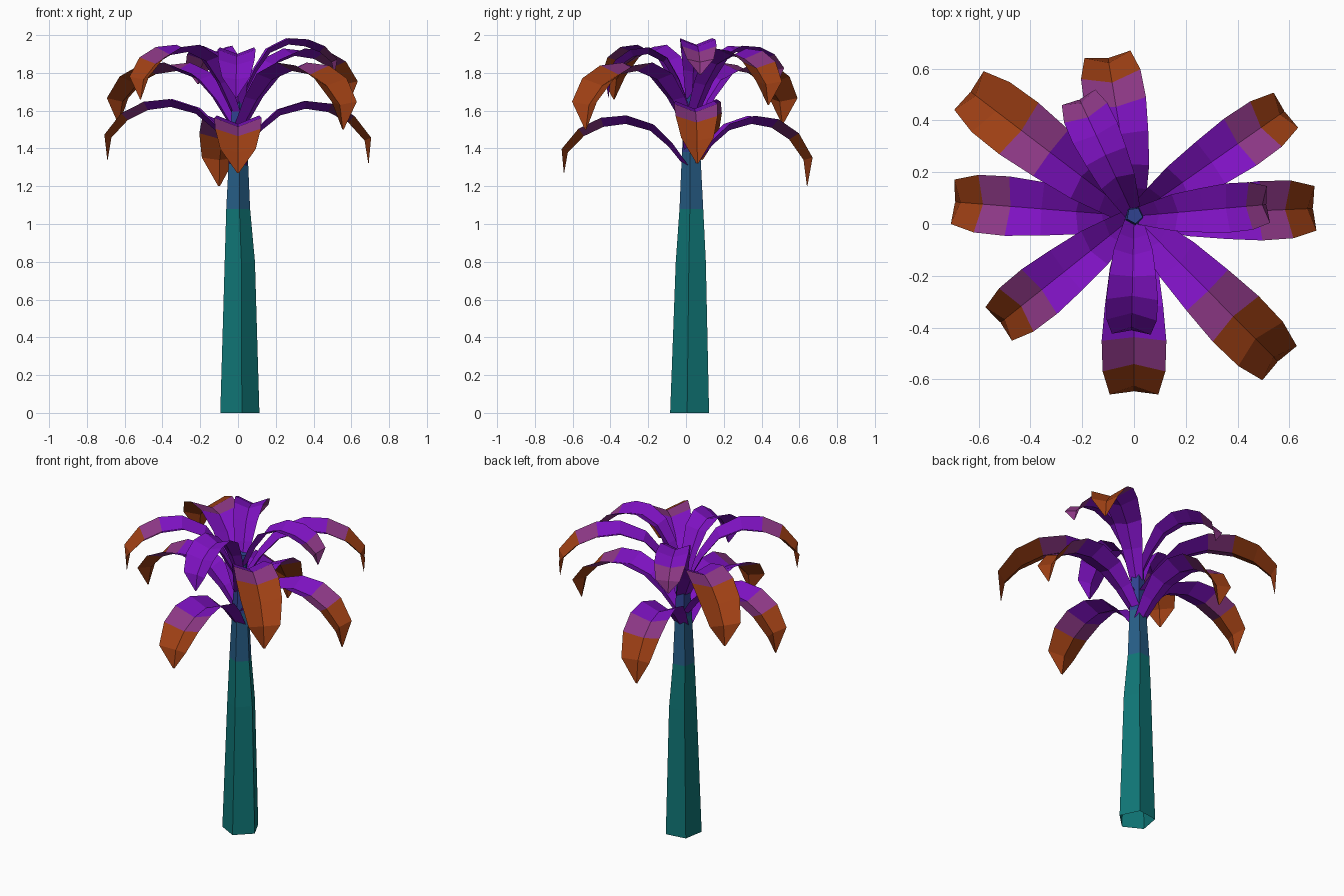
import bpy, bmesh, math
from mathutils import Vector

if "Cube" in bpy.data.objects:
    bpy.data.objects.remove(bpy.data.objects["Cube"])


def mat(name, rgb):
    m = bpy.data.materials.new(name)
    m.diffuse_color = (*rgb, 1)
    m.use_nodes = True
    m.node_tree.nodes["Principled BSDF"].inputs["Base Color"].default_value = m.diffuse_color
    return m


teal = mat("teal", (0.005, 0.18, 0.18))
blue = mat("blue", (0.02, 0.11, 0.24))
indigo = mat("indigo", (0.03, 0.055, 0.28))
purple = mat("purple", (0.21, 0.006, 0.54))
mauve = mat("mauve", (0.27, 0.04, 0.24))
rust = mat("rust", (0.34, 0.05, 0.007))


def make_object(name, bm, mats):
    me = bpy.data.meshes.new(name)
    bm.to_mesh(me)
    bm.free()
    for m in mats:
        me.materials.append(m)
    ob = bpy.data.objects.new(name, me)
    bpy.context.collection.objects.link(ob)
    return ob


# Trunk: tapered five-sided column, open at the bottom, colour bands by height
bm = bmesh.new()
rings = []
for z, r, cx, cy in [(0, 0.11, 0.005, 0.025), (0.8, 0.085, 0.006, 0.03),
                     (1.08, 0.067, -0.002, 0.032), (1.38, 0.052, 0.0, 0.03),
                     (1.74, 0.032, 0.002, 0.033)]:
    ring = []
    for k in range(5):
        a = math.radians(-82 + 72 * k)
        ring.append(bm.verts.new((cx + r * math.cos(a), cy + r * math.sin(a), z)))
    rings.append(ring)
for i, (lo, hi) in enumerate(zip(rings, rings[1:])):
    for k in range(5):
        f = bm.faces.new((lo[k], lo[(k + 1) % 5], hi[(k + 1) % 5], hi[k]))
        f.material_index = max(0, i - 1)
bm.faces.new(rings[-1]).material_index = 2
make_object("trunk", bm, [teal, blue, indigo])

# Leaf outline: (distance fraction, rise or drop fraction, width fraction)
PROFILE = [(0, 0, 0.35), (0.15, 0.5, 0.55), (0.3, 0.85, 0.75), (0.5, 1, 0.9),
           (0.68, 0.94, 1), (0.84, 0.75, 0.97), (0.97, 0.42, 0.75), (1, 0, 0.04)]
PEAK = 3


def leaf(name, tip, z_base, z_peak, width, mauve_at, rust_at):
    """Arching leaf with a V cross-section, coloured by segment."""
    start = Vector((0, 0.03, 0))
    end = Vector(tip)
    flat = Vector((end.x, end.y, 0)) - start
    out = flat.normalized()
    start += out * 0.025
    flat = Vector((end.x, end.y, 0)) - start
    side = Vector((-out.y, out.x, 0))
    path = []
    for i, (t, h, w) in enumerate(PROFILE):
        low = z_base if i < PEAK else end.z
        p = start + flat * t
        p.z = low + (z_peak - low) * h
        path.append(p)
    bm = bmesh.new()
    rows = []
    for i, p in enumerate(path):
        tangent = (path[min(i + 1, len(path) - 1)] - path[max(i - 1, 0)]).normalized()
        up = tangent.cross(side)
        half = PROFILE[i][2] * width / 2
        rows.append([bm.verts.new(p + side * half * s + up * half * 0.4 * abs(s))
                     for s in (-1, 0, 1)])
    for i, (a, b) in enumerate(zip(rows, rows[1:])):
        for k in range(2):
            f = bm.faces.new((a[k], b[k], b[k + 1], a[k + 1]))
            f.material_index = (i >= mauve_at) + (i >= rust_at)
    make_object(name, bm, [purple, mauve, rust])


# Low tier
leaf("low_leaf_right", (0.69, 0.06, 1.32), 1.38, 1.61, 0.23, 4, 5)
leaf("low_leaf_left", (-0.69, 0.085, 1.34), 1.38, 1.62, 0.23, 4, 5)
leaf("low_leaf_front", (0.0, -0.645, 1.27), 1.29, 1.53, 0.25, 4, 5)
leaf("low_leaf_back", (-0.1, 0.64, 1.2), 1.31, 1.53, 0.24, 4, 5)
# Middle tier, on the diagonals
leaf("middle_leaf_front_right", (0.555, -0.53, 1.5), 1.5, 1.81, 0.25, 3, 4)
leaf("middle_leaf_back_left", (-0.63, 0.51, 1.53), 1.5, 1.81, 0.25, 3, 4)
leaf("middle_leaf_back_right", (0.58, 0.435, 1.63), 1.58, 1.89, 0.22, 4, 5)
leaf("middle_leaf_front_left", (-0.515, -0.38, 1.66), 1.58, 1.91, 0.22, 4, 5)
# Short top tier
leaf("top_leaf_right", (0.51, 0.075, 1.79), 1.66, 1.95, 0.19, 5, 9)
leaf("top_leaf_back", (-0.21, 0.48, 1.74), 1.64, 1.91, 0.19, 5, 9)
leaf("top_leaf_front", (-0.01, -0.41, 1.67), 1.62, 1.9, 0.2, 9, 9)
